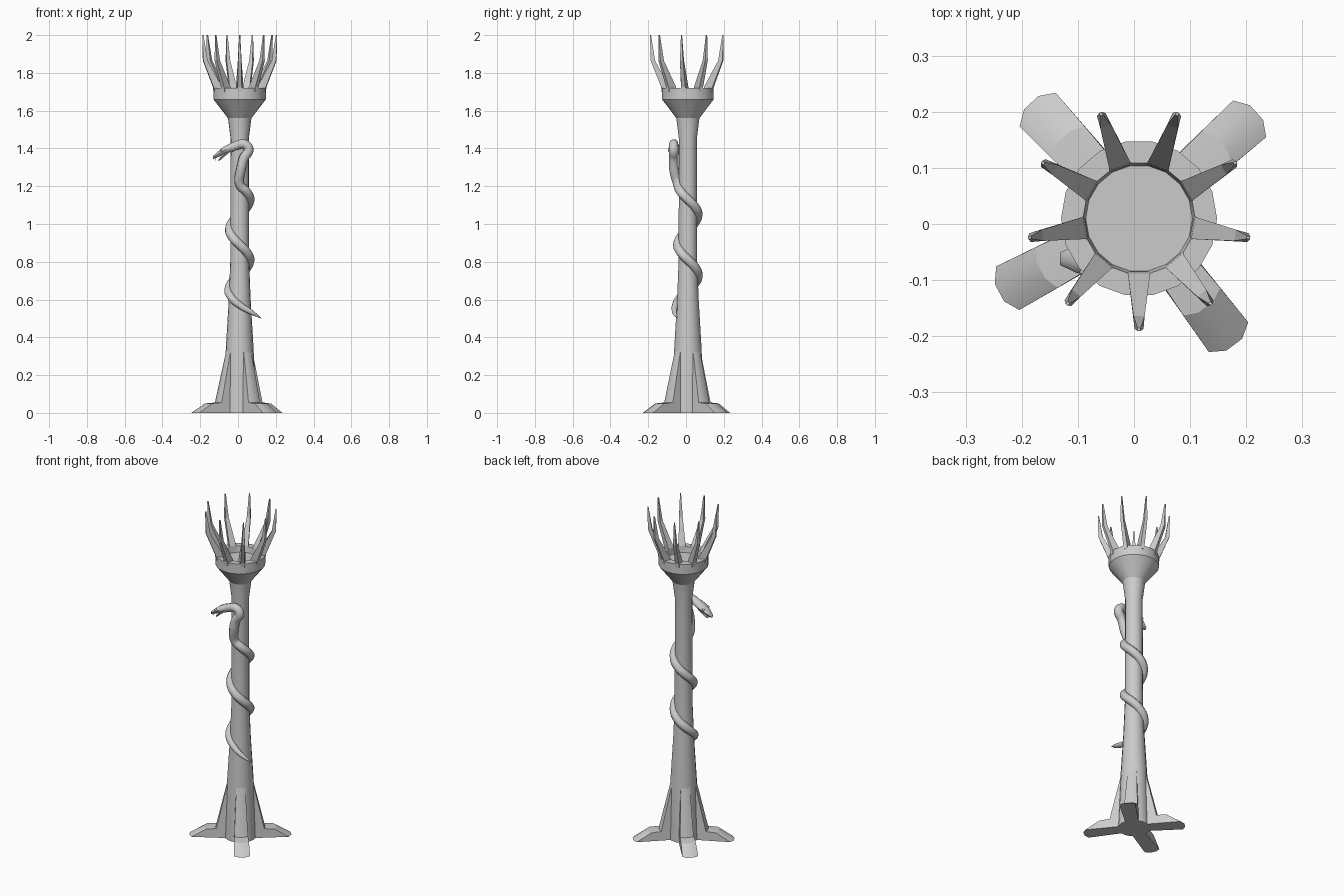
import bpy, bmesh, math
from math import sin, cos, pi, radians
from mathutils import Vector, Matrix

old = bpy.data.objects.get("Cube")
if old:
    bpy.data.objects.remove(old, do_unlink=True)

GREY = (0.6, 0.6, 0.6, 1)
mat = bpy.data.materials.new("pale grey")
mat.use_nodes = True
mat.diffuse_color = GREY
mat.node_tree.nodes["Principled BSDF"].inputs["Base Color"].default_value = GREY
AXIS = Vector((0.009, 0.01, 0))


def finish(ob, angle):
    """Give the part its colour and shading."""
    ob.data.materials.clear()
    ob.data.materials.append(mat)
    bpy.ops.object.select_all(action='DESELECT')
    ob.select_set(True)
    bpy.context.view_layer.objects.active = ob
    if angle:
        bpy.ops.object.shade_smooth_by_angle(angle=radians(angle))


def loft(name, rings, turn=0, origin=AXIS, angle=30):
    """Skin a list of equal rings and cap both ends."""
    bm = bmesh.new()
    rows = [[bm.verts.new(p) for p in ring] for ring in rings]
    n = len(rows[0])
    for a, b in zip(rows, rows[1:]):
        for i in range(n):
            j = (i + 1) % n
            bm.faces.new((a[i], a[j], b[j], b[i]))
    bm.faces.new(rows[0])
    bm.faces.new(rows[-1])
    bmesh.ops.recalc_face_normals(bm, faces=bm.faces)
    bm.transform(Matrix.Translation(origin) @ Matrix.Rotation(radians(turn), 4, 'Z'))
    me = bpy.data.meshes.new(name)
    bm.to_mesh(me)
    bm.free()
    ob = bpy.data.objects.new(name, me)
    bpy.context.collection.objects.link(ob)
    finish(ob, angle)


def circle(r, z, n=18):
    return [(r * cos(2 * pi * i / n), r * sin(2 * pi * i / n), z) for i in range(n)]


# Column, flared cup and recessed floor in one turned profile
profile = [(0.088, 0), (0.073, 0.35), (0.058, 0.6), (0.05, 0.8), (0.048, 1.45),
           (0.062, 1.56), (0.139, 1.66), (0.139, 1.72), (0.1, 1.72), (0.095, 1.685)]
loft("column_and_cup", [circle(r, z) for r, z in profile])

# Four buttress legs with rounded, sloping toes
leg_profile = [(0, 0, 0.035), (0.285, 0, 0.044), (0.2, 0.05, 0.041),
               (0.138, 0.055, 0.038), (0.068, 0.35, 0.024), (0, 0.35, 0.024)]
for name, turn in (("back_left", 42), ("back_right", 133),
                   ("front_right", 208), ("front_left", 307)):
    rings = [[(r - 0.07 * r * v * v, v * w, z) for r, z, w in leg_profile]
             for v in (-1, -0.4, 0.4, 1)]
    loft("leg_" + name, rings, turn, angle=25)

# Crown of nine bent prongs: inner radius, outer radius, inner and outer half width, height
prong = [(0.095, 0.139, 0.021, 0.012, 1.7), (0.098, 0.142, 0.02, 0.011, 1.725),
         (0.174, 0.197, 0.01, 0.008, 1.865), (0.195, 0.201, 0.003, 0.002, 2.0)]
for k in range(9):
    rings = [[(ri, -wi, z), (ro, -wo, z), (ro, wo, z), (ri, wi, z)]
             for ri, ro, wi, wo, z in prong]
    loft(f"prong_{k + 1}", rings, 40 * k - 90, angle=0)

# Serpent body: pointed tail, two turns round the column, then a hooked neck
path = [((0.125, -0.045, 0.5), 0.001), ((0.075, -0.06, 0.53), 0.013)]
for i in range(17):
    a = radians(-90 - 45 * i)
    z = 0.57 + 0.04 * i
    r = 0.053 + max(0, 0.012 - 0.003 * i)
    path.append(((AXIS.x + r * cos(a), AXIS.y + r * sin(a), z), min(0.025, 0.019 + 0.002 * i)))
path += [((0.016, -0.063, 1.29), 0.026), ((0.032, -0.065, 1.35), 0.026),
         ((0.057, -0.065, 1.395), 0.026), ((0.035, -0.065, 1.422), 0.025),
         ((-0.01, -0.065, 1.415), 0.024), ((-0.045, -0.065, 1.398), 0.022)]
curve = bpy.data.curves.new("serpent_body", 'CURVE')
curve.dimensions = '3D'
curve.bevel_depth = 1
curve.bevel_resolution = 3
curve.resolution_u = 5
curve.use_fill_caps = True
spline = curve.splines.new('BEZIER')
spline.bezier_points.add(len(path) - 1)
for point, (co, radius) in zip(spline.bezier_points, path):
    point.co = co
    point.radius = radius
    point.handle_left_type = point.handle_right_type = 'AUTO'
body = bpy.data.objects.new("serpent_body", curve)
bpy.context.collection.objects.link(body)
finish(body, 0)
bpy.ops.object.convert(target='MESH')
finish(bpy.context.object, 60)


def head_part(name, stations):
    """Skin elliptical sections: x, z, half width, half height."""
    rings = [[(x, w * cos(pi * i / 5), z + h * sin(pi * i / 5)) for i in range(10)]
             for x, z, w, h in stations]
    loft(name, rings, origin=Vector((0, -0.062, 0)), angle=50)


# Serpent head with open jaws
head_part("serpent_head", [(-0.015, 1.413, 0.022, 0.022), (-0.045, 1.402, 0.031, 0.024),
                           (-0.075, 1.389, 0.033, 0.022), (-0.105, 1.37, 0.024, 0.016),
                           (-0.132, 1.352, 0.011, 0.009)])
head_part("lower_jaw", [(-0.05, 1.388, 0.025, 0.014), (-0.075, 1.366, 0.022, 0.012),
                        (-0.09, 1.35, 0.015, 0.009), (-0.102, 1.337, 0.007, 0.004)])

# Eyes and fangs, mirrored
for side, word in ((-1, "right"), (1, "left")):
    bpy.ops.mesh.primitive_uv_sphere_add(segments=8, ring_count=6, radius=0.007,
                                         location=(-0.09, -0.062 + side * 0.024, 1.389))
    bpy.context.object.name = "eye_" + word
    finish(bpy.context.object, 60)
    bpy.ops.mesh.primitive_cone_add(vertices=6, radius1=0.004, depth=0.022,
                                    rotation=(pi, 0, 0),
                                    location=(-0.118, -0.062 + side * 0.009, 1.347))
    bpy.context.object.name = "fang_" + word
    finish(bpy.context.object, 0)
